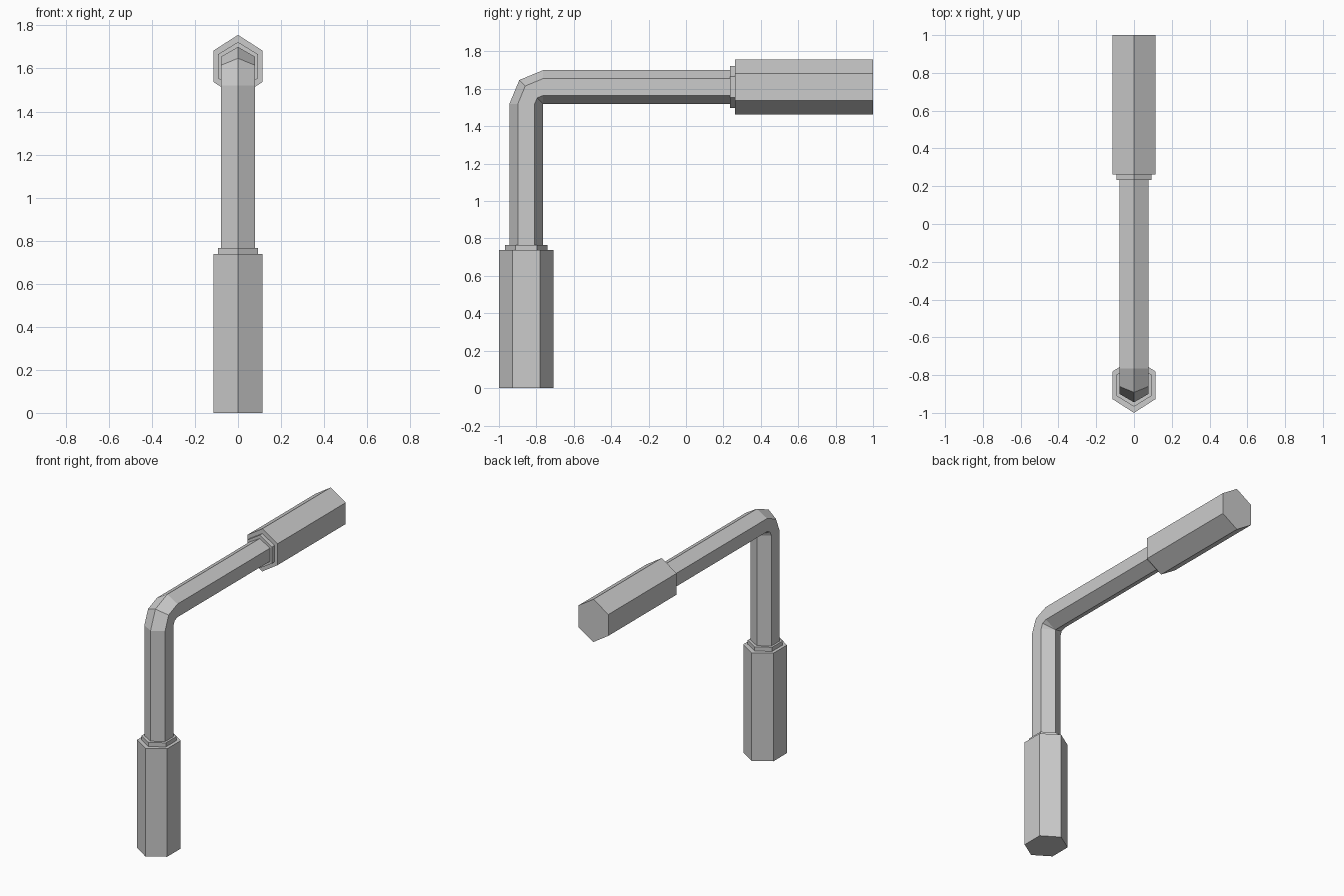
import bpy, bmesh, math
from mathutils import Vector

if "Cube" in bpy.data.objects:
    bpy.data.objects.remove(bpy.data.objects["Cube"])

CY, CZ = -0.854, 1.61      # axis of the upright arm / height of the level arm


def hex_ring(bm, centre, angle, half_x, half_v):
    """Hexagon with a corner on the outer side of the bend; angle 0 = upright, 90 = level."""
    out = Vector((0, -math.cos(angle), math.sin(angle)))
    side = Vector((1, 0, 0))
    s = half_v * 0.5
    pts = [(0, half_v), (half_x, s), (half_x, -s), (0, -half_v), (-half_x, -s), (-half_x, s)]
    return [bm.verts.new(Vector(centre) + side * a + out * b) for a, b in pts]


def loft(name, stations, half_x, half_v):
    bm = bmesh.new()
    rings = [hex_ring(bm, c, a, half_x, half_v) for c, a in stations]
    for r0, r1 in zip(rings, rings[1:]):
        for i in range(6):
            j = (i + 1) % 6
            bm.faces.new((r0[i], r0[j], r1[j], r1[i]))
    bm.faces.new(rings[0])
    bm.faces.new(rings[-1])
    bmesh.ops.remove_doubles(bm, verts=bm.verts, dist=0.0005)
    bmesh.ops.recalc_face_normals(bm, faces=bm.faces)
    me = bpy.data.meshes.new(name)
    bm.to_mesh(me)
    bm.free()
    ob = bpy.data.objects.new(name, me)
    bpy.context.collection.objects.link(ob)
    return ob


def upright(z):
    return ((0, CY, z), 0)


def level(y):
    return ((0, y, CZ), math.pi / 2)


# bent hexagonal shaft, pivoting about its inner edge in two 45 degree steps
R = 0.09
pivot = Vector((0, CY + R, CZ - R))
bend = []
for k in range(3):
    a = k * math.pi / 4
    bend.append((pivot + Vector((0, -math.cos(a), math.sin(a))) * R, a))
loft("bent_shaft", [upright(0.75)] + bend + [level(0.25)], 0.078, R)

# collars and grips on both ends
loft("lower_collar", [upright(0.735), upright(0.766)], 0.092, 0.113)
loft("lower_grip", [upright(0), upright(0.738)], 0.114, 0.146)
loft("upper_collar", [level(0.234), level(0.268)], 0.092, 0.113)
loft("upper_grip", [level(0.263), level(1.0)], 0.114, 0.146)
